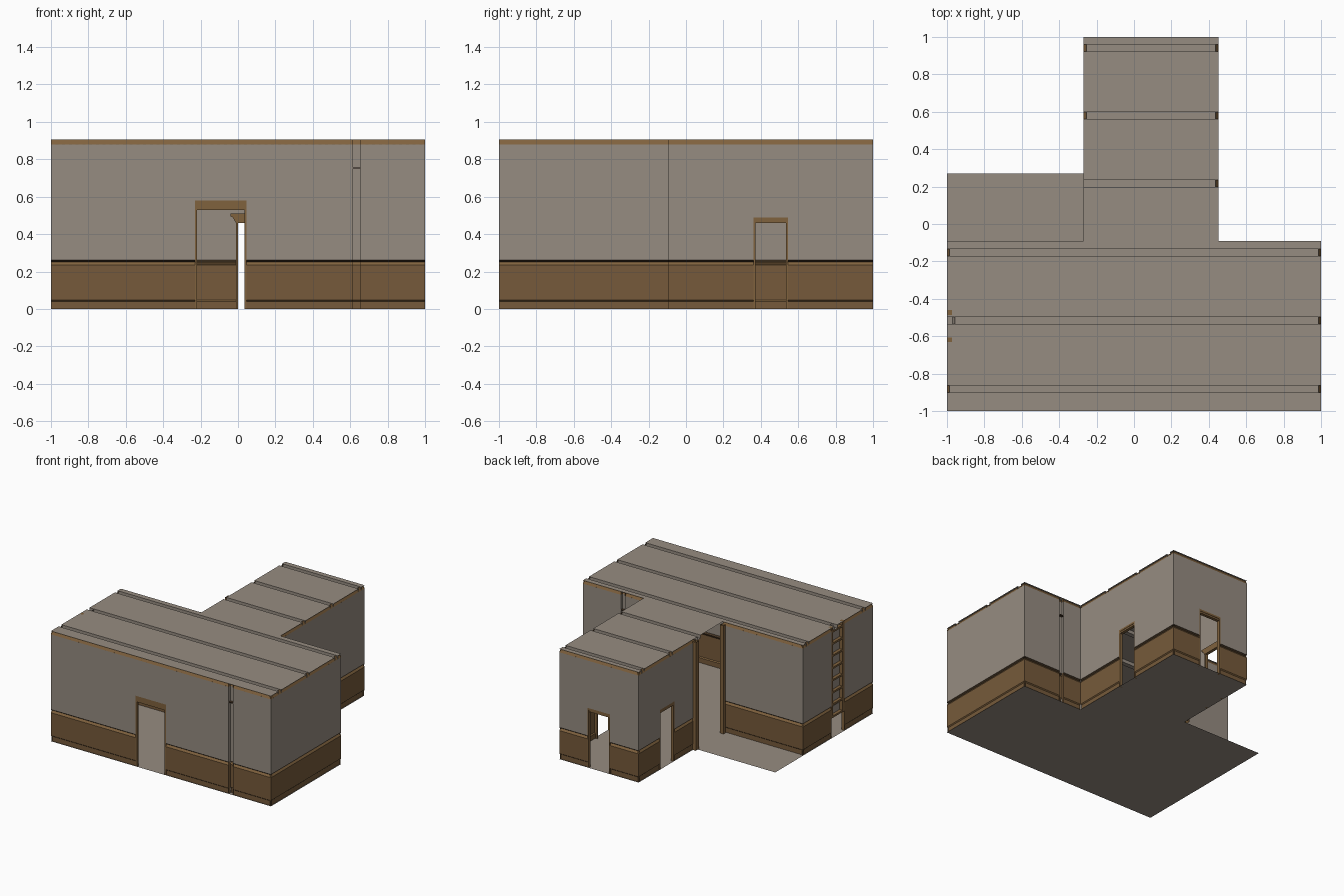
import bpy, bmesh
from mathutils import Vector

if "Cube" in bpy.data.objects:
    bpy.data.objects.remove(bpy.data.objects["Cube"])

def mat(name, c):
    m = bpy.data.materials.new(name)
    m.diffuse_color = (*c, 1)
    m.use_nodes = True
    m.node_tree.nodes["Principled BSDF"].inputs["Base Color"].default_value = m.diffuse_color
    return m

MATS = [mat("grey plaster", (0.305, 0.262, 0.220)),
        mat("brown panelling", (0.180, 0.102, 0.043)),
        mat("brown trim", (0.215, 0.122, 0.048)),
        mat("dark rail", (0.060, 0.036, 0.018))]
PLASTER, PANEL, TRIM, DARK = range(4)
H = 0.905

# wall section: (inward depth, height), material of the strip above each point
PROFILE = [(0.008, 0, PANEL), (0.008, 0.04, TRIM), (0, 0.047, PANEL), (0, 0.235, TRIM),
           (0.012, 0.252, DARK), (0, 0.261, PLASTER), (0, 0.878, TRIM), (0.015, H, None)]

class Part:
    """Collects faces given in wall coordinates: s along, d inward, z up."""
    def __init__(self, name, a=(0, 0), t=(1, 0), n=(0, 1)):
        self.name, self.bm = name, bmesh.new()
        self.a, self.t, self.n = (Vector((*v, 0)) for v in (a, t, n))

    def face(self, pts, m):
        vs = [self.bm.verts.new(self.a + self.t * s + self.n * d + Vector((0, 0, z))) for s, d, z in pts]
        self.bm.faces.new(vs).material_index = m

    def prism(self, poly, d0, d1, m):
        self.face([(s, d0, z) for s, z in poly], m)
        self.face([(s, d1, z) for s, z in reversed(poly)], m)
        for (s, z), (u, w) in zip(poly, poly[1:] + poly[:1]):
            self.face([(s, d0, z), (s, d1, z), (u, d1, w), (u, d0, w)], m)

    def box(self, s0, s1, z0, z1, d0, d1, m):
        self.prism([(s0, z0), (s1, z0), (s1, z1), (s0, z1)], d0, d1, m)

    def strip(self, s0, s1, off=0, z0=0, z1=H, m=None):
        for (d, z, k), (e, w, _) in zip(PROFILE, PROFILE[1:]):
            lo, hi = max(z, z0), min(w, z1)
            if hi - lo < 1e-5:
                continue
            at = lambda h: d + (e - d) * (h - z) / (w - z) + off
            self.face([(s0, at(lo), lo), (s1, at(lo), lo), (s1, at(hi), hi), (s0, at(hi), hi)],
                      k if m is None else m)

    def done(self):
        bmesh.ops.remove_doubles(self.bm, verts=self.bm.verts, dist=1e-5)
        me = bpy.data.meshes.new(self.name)
        self.bm.to_mesh(me)
        self.bm.free()
        for m in MATS:
            me.materials.append(m)
        bpy.context.collection.objects.link(bpy.data.objects.new(self.name, me))

def wall(name, a, t, n, s0, s1, doors=(), pilasters=(), gaps=()):
    p = Part(name, a, t, n)
    holes = [(u, v, top, 'd') for u, v, top in doors] + [(u, v, H, 'p') for u, v in pilasters] \
        + [(u, v, H, 'g') for u, v in gaps]
    s = s0
    for u, v, top, kind in sorted(holes):
        p.strip(s, u)
        if kind == 'd':
            p.strip(u, v, z0=top)
        elif kind == 'p':                      # hollow pilaster with a cap
            p.strip(u, v, 0.022)
            for e in (u, v):
                for lo, hi, m in ((0, 0.261, PANEL), (0.261, 0.878, PLASTER), (0.878, H, TRIM)):
                    p.face([(e, 0, lo), (e, 0.022, lo), (e, 0.022, hi), (e, 0, hi)], m)
            p.box(u, v, 0.75, 0.757, 0, 0.03, DARK)
        s = v
    p.strip(s, s1)
    # dentils under the crown
    k = s0 + 0.025
    while k < s1 - 0.02:
        if not any(u - 0.02 < k < v for u, v, _, kind in holes if kind != 'd'):
            p.box(k, k + 0.016, 0.864, 0.88, 0.001, 0.012, TRIM)
        k += 0.036
    p.done()
    # door casings with flared heads on the room side
    for u, v, top in doors:
        c = Part(name + "_door_casing", a, t, n)
        w, h = 0.011, (0.03 if top > 0.55 else 0.016)
        for e in (u, v - w):
            c.box(e, e + w, 0, top - h, 0, 0.025, TRIM)
        c.box(u, v, top - h, top, 0, 0.025, TRIM)
        f = 0.05 if top > 0.55 else 0.03
        z = top + (0 if top > 0.55 else 0.02)
        c.prism([(u, z - 0.05), (v, z - 0.05), (v + f * .6, z - 0.02), (v + f, z - 0.015), (v + f, z),
                 (u - f, z), (u - f, z - 0.015), (u - f * .6, z - 0.02)], 0.003, 0.028, TRIM)
        c.done()

X, Y = (1, 0), (0, 1)
# main room
wall("front_wall", (0, -1), X, (0, 1), -1, 1, [(-0.23, 0.045, 0.58)], [(0.615, 0.655)])
wall("right_wall", (1, 0), Y, (-1, 0), -1, -0.09)
wall("left_wall", (-1, 0), Y, (1, 0), -1, -0.09, gaps=[(-0.63, -0.46)])
wall("rear_wall_left", (0, -0.09), X, (0, -1), -1, -0.27)
wall("rear_wall_right", (0, -0.09), X, (0, -1), 0.45, 1, pilasters=[(0.615, 0.655)])
# corridor
wall("corridor_right_wall", (0.45, 0), Y, (-1, 0), -0.09, 1, [(0.36, 0.545, 0.49)])
wall("corridor_left_wall", (-0.27, 0), Y, (1, 0), 0.27, 1, [(0.535, 0.725, 0.49)])
wall("corridor_end_wall", (0, 1), X, (0, -1), -0.27, 0.45, [(-0.011, 0.196, 0.49)])

# chimney recess in the left wall, with stacked trim blocks and an opening below
r = Part("chimney_recess", (-1, 0), Y, (1, 0))
r.strip(-0.63, -0.46, 0.03, z0=0.17, m=PLASTER)
for e in (-0.63, -0.46):
    r.face([(e, 0, 0), (e, 0.03, 0), (e, 0.03, H), (e, 0, H)], TRIM)
for e in (-0.63, -0.485):
    r.box(e, e + 0.025, 0.17, H, 0.003, 0.029, TRIM)
for i in range(8):
    r.box(-0.63, -0.46, 0.16 + i * 0.1, 0.175 + i * 0.1, 0.003, 0.029, TRIM)
r.done()

# hollow posts beside the wide opening
p = Part("opening_posts")
for y0, y1 in ((0.255, 0.297), (-0.09, -0.063)):
    x0, x1 = -0.297, -0.265
    c = [(x0, y0), (x1, y0), (x1, y1), (x0, y1)]
    for (s, d), (u, e) in zip(c, c[1:] + c[:1]):
        p.face([(s, d, 0), (u, e, 0), (u, e, 0.89), (s, d, 0.89)], TRIM)
p.done()

# floor
f = Part("floor")
for x0, x1, y0, y1 in ((-1, 1, -1, -0.09), (-1, -0.27, -0.09, 0.27), (-0.27, 0.45, -0.09, 1)):
    f.face([(x0, y0, 0), (x1, y0, 0), (x1, y1, 0), (x0, y1, 0)], PLASTER)
f.done()

# ceilings with hanging hollow beams
def ceiling(name, x0, x1, y0, y1, beams):
    c = Part(name)
    path = [(y0, H)]
    for b in beams:
        path += [(b, H), (b, H - 0.028), (b + 0.037, H - 0.028), (b + 0.037, H)]
    path.append((y1, H))
    for (y, z), (w, v) in zip(path, path[1:]):
        c.face([(x0, y, z), (x0, w, v), (x1, w, v), (x1, y, z)], PLASTER)
    c.done()

ceiling("main_ceiling", -1, 1, -1, -0.09, (-0.9, -0.535, -0.17))
ceiling("corridor_ceiling", -0.27, 0.45, -0.09, 1, (0.197, 0.56, 0.922))
